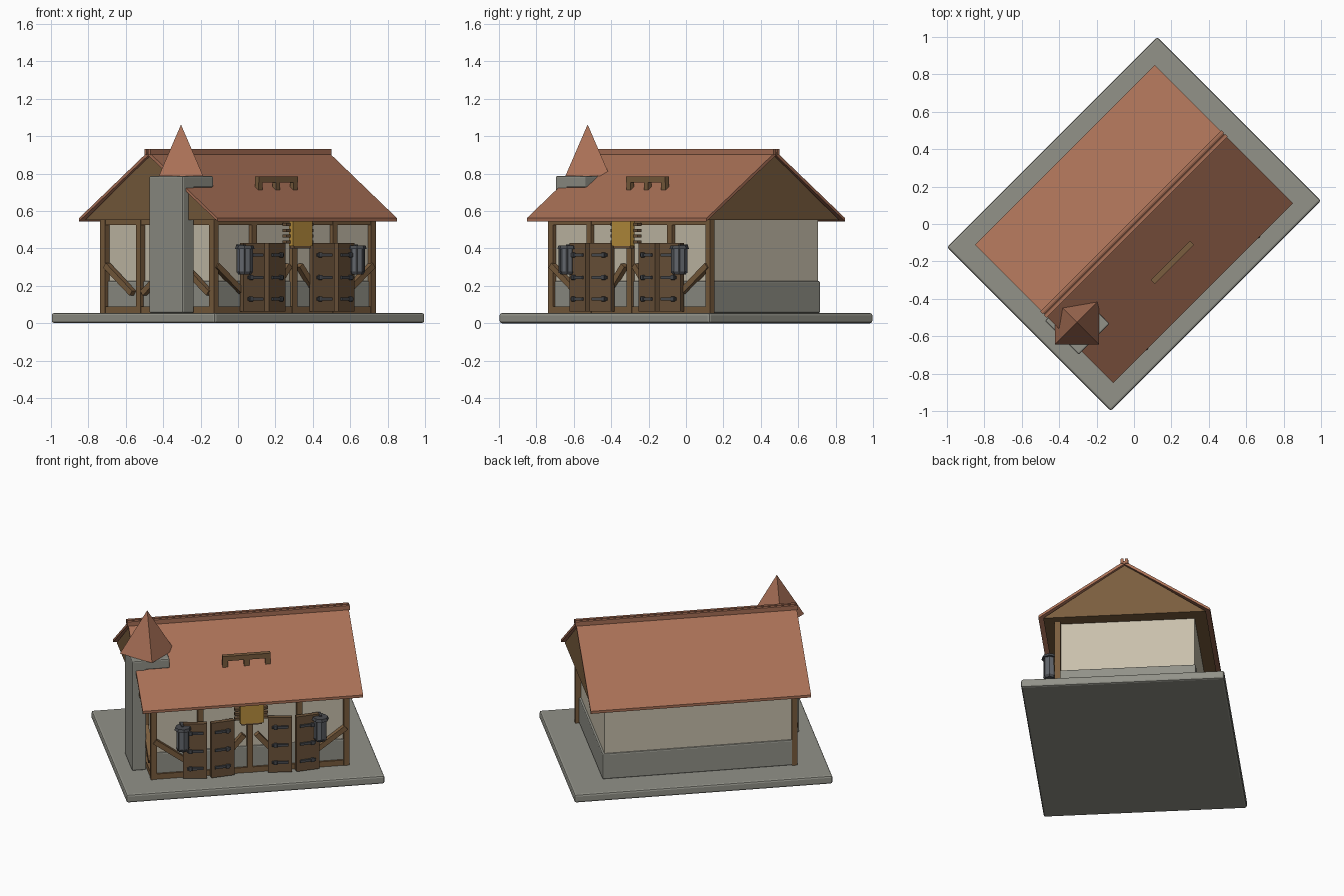
import bpy, bmesh, math
from mathutils import Matrix, Vector

if "Cube" in bpy.data.objects:
    bpy.data.objects.remove(bpy.data.objects["Cube"])

TURN = Matrix.Rotation(math.radians(45), 4, 'Z')  # house stands diagonally


def srgb(*c):
    return [((v / 255 + 0.055) / 1.055) ** 2.4 for v in c] + [1]


def material(name, *c):
    m = bpy.data.materials.new(name)
    m.diffuse_color = srgb(*c)
    m.use_nodes = True
    m.node_tree.nodes["Principled BSDF"].inputs["Base Color"].default_value = m.diffuse_color
    return m


STONE = material("stone grey", 146, 146, 137)
PLASTER = material("cream plaster", 200, 192, 172)
ROOF = material("clay tile", 170, 113, 87)
TIMBER = material("timber brown", 122, 93, 62)
DOOR = material("dark wood", 108, 83, 58)
IRON = material("dark iron", 74, 76, 80)
GLASS = material("lantern grey", 98, 102, 108)
GOLD = material("old gold", 186, 144, 62)


def finish(name, bm, mat, matrix, bevel=0):
    bmesh.ops.recalc_face_normals(bm, faces=bm.faces)
    me = bpy.data.meshes.new(name)
    bm.to_mesh(me)
    bm.free()
    me.materials.append(mat)
    ob = bpy.data.objects.new(name, me)
    bpy.context.collection.objects.link(ob)
    ob.matrix_world = TURN @ matrix
    if bevel:
        b = ob.modifiers.new("soft edges", 'BEVEL')
        b.width, b.segments = bevel, 2
    return ob


def box(name, x, y, z, mat, bevel=0, frame=Matrix()):
    """Box from (min, max) ranges, placed in an optional frame."""
    bm = bmesh.new()
    bmesh.ops.create_cube(bm, size=1)
    for v in bm.verts:
        v.co = [r[0] + (r[1] - r[0]) * (c + 0.5) for r, c in zip((x, y, z), v.co)]
    return finish(name, bm, mat, frame, bevel)


def prism(name, profile, x0, x1, mat):
    """Profile of (y, z) points extruded along the length of the house."""
    bm = bmesh.new()
    f = bm.faces.new([bm.verts.new((x0, y, z)) for y, z in profile])
    ext = bmesh.ops.extrude_face_region(bm, geom=[f])
    bmesh.ops.translate(bm, vec=(x1 - x0, 0, 0),
                        verts=[v for v in ext["geom"] if isinstance(v, bmesh.types.BMVert)])
    return finish(name, bm, mat, Matrix())


def cone(name, loc, r1, r2, z0, z1, mat, sides, spin=0):
    bm = bmesh.new()
    bmesh.ops.create_cone(bm, cap_ends=True, segments=sides, radius1=r1, radius2=r2, depth=z1 - z0)
    m = Matrix.Translation((*loc, (z0 + z1) / 2)) @ Matrix.Rotation(spin, 4, 'Z')
    return finish(name, bm, mat, m)


def mid(c, w):
    return (c - w / 2, c + w / 2)


# Ground slab and walls
box("base_slab", (-.795, .795), (-.619, .619), (0, .055), STONE, .012)
box("plaster_walls", (-.577, .577), (-.407, .42), (.055, .56), PLASTER)
box("stone_plinth", (-.59, .59), (-.415, .428), (.055, .225), STONE, .008)

# Roof slabs, attic with gables, ridge battens
prism("attic_gables", [(-.495, .553), (.495, .553), (0, .9)], -.66, .66, TIMBER)
for s, side in ((-1, "front"), (1, "back")):
    prism(side + "_roof", [(0, .897), (s * .523, .545), (s * .523, .562), (0, .918)],
          -.679, .679, ROOF)
    box(side + "_ridge_batten", (-.685, .685), mid(s * .014, .018), (.9, .931), ROOF)

# Timber frame: front and left gable wall share one builder
# frame axes: x along wall, y into the wall, z up
front_frame = Matrix()
left_frame = Matrix.Rotation(math.radians(-90), 4, 'Z')


def timber_wall(label, frame, half, face, posts, braces):
    y = (-face, -face + .035)
    for i, p in enumerate(posts):
        box(f"{label}_post_{i}", mid(p, .036), y, (.055, .555), TIMBER, 0, frame)
    box(label + "_sill", (-half, half), (-face + .003, -face + .035), (.055, .09), TIMBER, 0, frame)
    box(label + "_top_beam", (-half, half), (-face + .003, -face + .035), (.525, .555), TIMBER, 0, frame)
    for i, (x0, z0, x1, z1) in enumerate(braces):
        d = Vector((x1 - x0, 0, z1 - z0))
        m = frame @ Matrix.Translation(((x0 + x1) / 2, -face + .008, (z0 + z1) / 2)) \
            @ Matrix.Rotation(-math.atan2(d.z, d.x), 4, 'Y')
        box(f"{label}_brace_{i}", mid(0, d.length), mid(0, .034), mid(0, .032), TIMBER, 0, m)


timber_wall("front", front_frame, .612, .43, [-.594, -.305, 0, .305, .594],
            [(-.59, .31, -.40, .17), (-.16, .17, -.04, .31),
             (.04, .31, .16, .17), (.40, .17, .59, .31)])
timber_wall("left", left_frame, .43, .612, [-.412, -.143, .143, .412],
            [(-.39, .31, -.19, .16), (-.11, .16, .09, .31), (.19, .31, .39, .16)])

# Two pairs of plank doors, slightly ajar, with iron straps
for c in (-.262, .262):
    for s in (-1, 1):
        m = Matrix.Translation((c + s * .155, -.44, 0)) @ Matrix.Rotation(math.radians(s * 8), 4, 'Z')
        xr = (0, .145) if s < 0 else (-.145, 0)
        box("door_leaf", xr, (-.022, .008), (.062, .428), DOOR, 0, m)
        for z in (.13, .245, .365):
            a = -s * .075
            box("door_strap", mid(a, .10), (-.032, -.02), mid(z, .016), IRON, 0, m)
            box("strap_boss", mid(a + s * .03, .022), (-.038, -.02), mid(z, .026), IRON, .004, m)

# Wall lanterns beside the doors
for s in (-1, 1):
    p = (s * .424, -.475)
    cone("lantern_glass", p, .038, .038, .272, .40, GLASS, 8)
    cone("lantern_foot", p, .034, .042, .26, .276, IRON, 8)
    cone("lantern_cap", p, .052, .046, .398, .416, IRON, 8)
    for k in range(4):
        a = math.radians(45 + 90 * k)
        box("lantern_bar", mid(p[0] + .037 * math.cos(a), .01),
            mid(p[1] + .037 * math.sin(a), .01), (.27, .40), IRON)
    box("lantern_bracket", mid(p[0], .018), (-.475, -.42), (.408, .422), IRON)

# Hanging sign with slatted backing
box("sign_panel", mid(0, .145), (-.49, -.46), (.412, .55), GOLD)
box("sign_foot", mid(0, .125), (-.485, -.455), (.40, .413), DOOR)
for i in range(4):
    box("sign_slat", mid(0, .205), (-.468, -.44), mid(.435 + i * .031, .016), DOOR)

# Small rack on the front roof slope
box("roof_rack_bar", mid(0, .296), mid(-.29, .03), (.753, .785), TIMBER)
for x in (-.132, 0, .132):
    box("roof_rack_leg", mid(x, .032), mid(-.29, .026), (.708, .755), TIMBER)

# Chimney on the left gable: shaft, shoulder over the roof, pointed cap
box("chimney_shaft", (-.703, -.615), (-.285, -.03), (.055, .787), STONE, .008)
box("chimney_shoulder", (-.703, -.47), (-.285, -.03), (.725, .787), STONE, .008)
cone("chimney_cap", (-.587, -.156), .168, 0, .787, 1.062, ROOF, 4)
